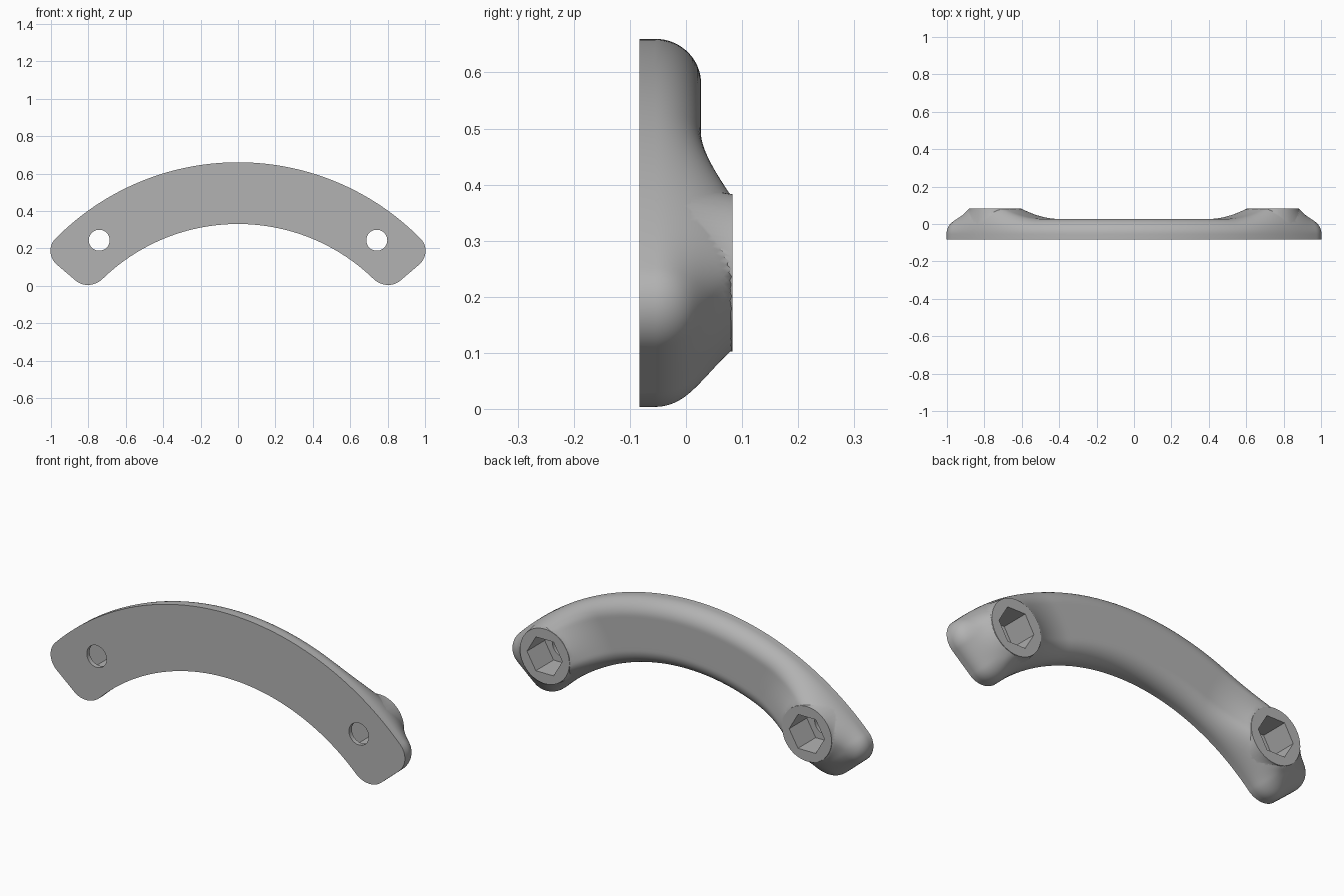
import bpy, bmesh
from math import sin, cos, hypot, sqrt, pi, radians
from mathutils import Matrix

if "Cube" in bpy.data.objects:
    bpy.data.objects.remove(bpy.data.objects["Cube"])

# Arc layout: an annular sector with rounded corners, centred below the origin
R_OUT, R_IN, CENTRE_Z = 1.37, 1.04, -0.71
END, CORNER = radians(49.65), 0.10
FRONT, SHOULDER, FLAT, TOP = -0.083, -0.055, 0.027, 0.083
EDGE, BOSS_R = 0.08, 0.14
BOSS_A, BOSS_D = radians(37.9), 1.208
BOSS_X, BOSS_Z = BOSS_D * sin(BOSS_A), BOSS_D * cos(BOSS_A) + CENTRE_Z

grey = bpy.data.materials.new("plain_grey")
grey.use_nodes = True
grey.diffuse_color = (0.45, 0.45, 0.45, 1)
grey.node_tree.nodes["Principled BSDF"].inputs["Base Color"].default_value = (0.45, 0.45, 0.45, 1)


def to_object(name, bm):
    bmesh.ops.recalc_face_normals(bm, faces=bm.faces)
    mesh = bpy.data.meshes.new(name)
    bm.to_mesh(mesh)
    bm.free()
    obj = bpy.data.objects.new(name, mesh)
    obj.data.materials.append(grey)
    bpy.context.collection.objects.link(obj)
    return obj


def peg(name, side, y0, y1, back_r, front_r, sides, turn=0.0):
    """Round or faceted peg lying along y at one boss."""
    bm = bmesh.new()
    place = (Matrix.Translation((side * BOSS_X, (y0 + y1) / 2, BOSS_Z))
             @ Matrix.Rotation(pi / 2, 4, 'X') @ Matrix.Rotation(turn, 4, 'Z'))
    bmesh.ops.create_cone(bm, cap_ends=True, segments=sides, radius1=back_r,
                          radius2=front_r, depth=y1 - y0, matrix=place)
    return to_object(name, bm)


def combine(target, tool, operation):
    mod = target.modifiers.new(operation.lower(), 'BOOLEAN')
    mod.operation, mod.object, mod.solver = operation, tool, 'EXACT'
    bpy.context.view_layer.objects.active = target
    bpy.ops.object.modifier_apply(modifier=mod.name)
    bpy.data.objects.remove(tool)


def corner_inset(r, gap):
    """How far the rounded corner pulls in the arc edge near the end."""
    b = min(CORNER, r * sin(gap))
    return CORNER - sqrt(max(0, CORNER ** 2 - (CORNER - b) ** 2))


def limits(gap):
    lo, hi = R_IN, R_OUT
    for _ in range(12):
        lo = R_IN + corner_inset(lo, gap)
        hi = R_OUT - corner_inset(hi, gap)
    return lo, hi


def edge_distance(r, gap):
    a, b = min(R_OUT - r, r - R_IN), r * sin(gap)
    if a < CORNER and b < CORNER:
        return max(0, CORNER - hypot(CORNER - a, CORNER - b))
    return max(0, min(a, b))


def back_height(x, z, d):
    """Rounded back, swelling up to the boss: gently inward, steeply at the end."""
    dx, dz = abs(x) - BOSS_X, z - BOSS_Z
    r = hypot(dx, dz)
    inward = (-dx * cos(BOSS_A) + dz * sin(BOSS_A)) / max(r, 1e-6)
    t = (1 + inward) / 2
    reach = 0.10 + 0.12 * t * t * (3 - 2 * t)
    fall = min(1, max(0, (r - BOSS_R) / reach))
    level = FLAT + (TOP - FLAT - 0.001) * (1 - fall) ** 2
    q = 1 - min(1, d / EDGE)
    return SHOULDER + (level - SHOULDER) * sqrt(1 - q * q)


# Curved body: a grid bent into the arc, then extruded to the flat front
bm = bmesh.new()
bmesh.ops.create_grid(bm, x_segments=180, y_segments=44, size=1)
for v in bm.verts:
    ang = END * sin(pi / 2 * max(-1, min(1, v.co.x)))
    gap = max(0, END - abs(ang))
    lo, hi = limits(gap)
    r = (lo + hi) / 2 + (hi - lo) / 2 * sin(pi / 2 * v.co.y)
    x, z = r * sin(ang), r * cos(ang) + CENTRE_Z
    v.co = (x, back_height(x, z, edge_distance(r, gap)), z)
front = bmesh.ops.extrude_face_region(bm, geom=bm.faces[:], use_keep_orig=True)
for g in front["geom"]:
    if isinstance(g, bmesh.types.BMVert):
        g.co.y = FRONT
body = to_object("curved_handle", bm)

# Bosses, hexagonal pockets and bolt holes on both ends
for side in (-1, 1):
    combine(body, peg("boss", side, SHOULDER, TOP, BOSS_R, 0.162, 96), 'UNION')
    combine(body, peg("hex_pocket", side, -0.06, 0.2, 0.1, 0.1, 6, pi / 6), 'DIFFERENCE')
    combine(body, peg("bolt_hole", side, -0.2, 0.0, 0.056, 0.056, 48), 'DIFFERENCE')

bpy.ops.object.select_all(action='DESELECT')
body.select_set(True)
bpy.context.view_layer.objects.active = body
bpy.ops.object.shade_smooth_by_angle(angle=radians(32))
